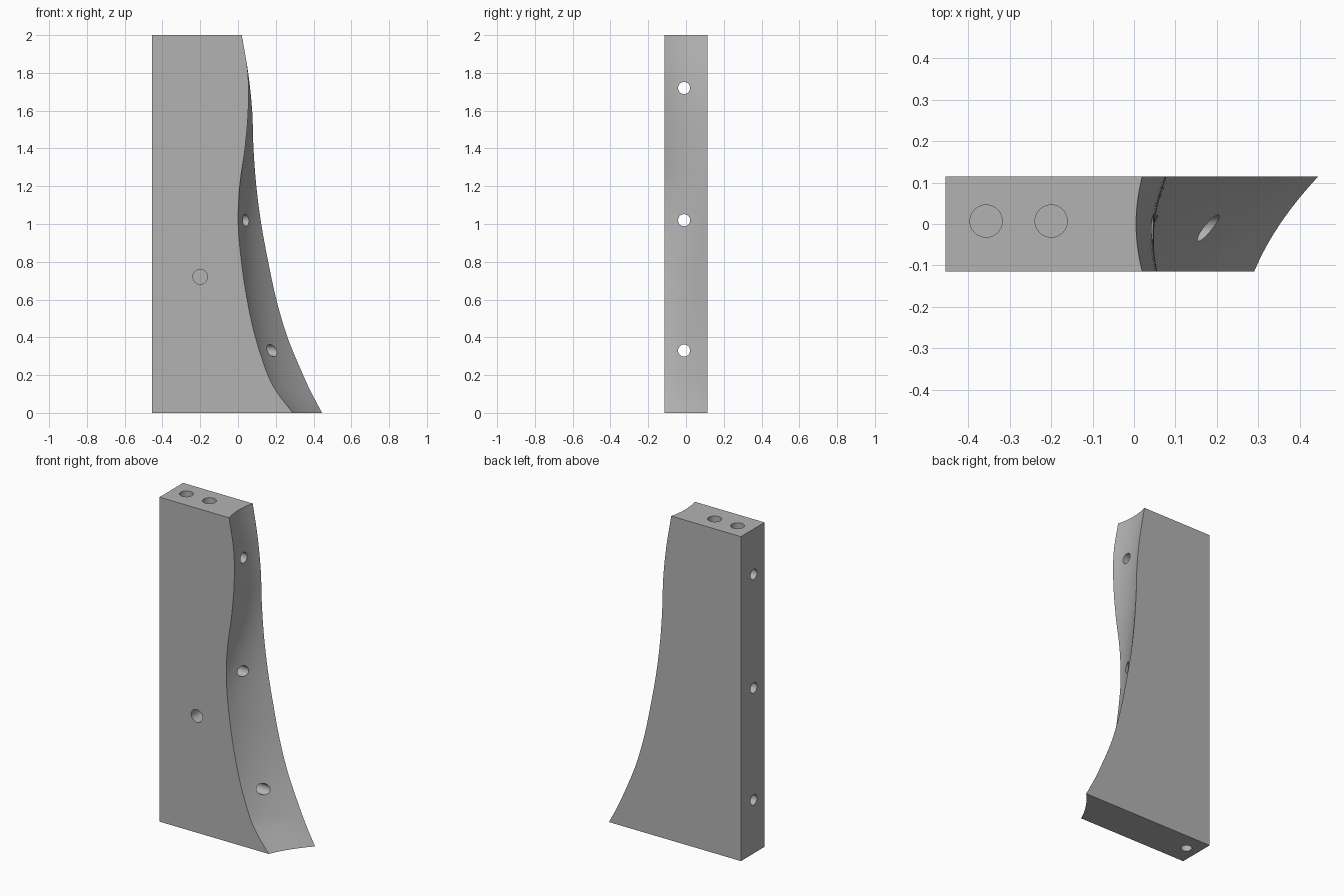
import bpy, bmesh, math
from mathutils import Vector

cube = bpy.data.objects.get("Cube")
if cube:
    bpy.data.objects.remove(cube)

LEFT, HALF, TOP = -0.455, 0.115, 2.0
HOLLOW = 0.015      # depth of the concave curve across the thickness

# height, x of front edge, x of back edge
STATIONS = [Vector(s) for s in (
    (0.0, 0.29, 0.445), (0.1, 0.213, 0.392), (0.2, 0.158, 0.345),
    (0.4, 0.092, 0.262), (0.6, 0.048, 0.203), (0.8, 0.018, 0.16),
    (1.0, 0.001, 0.123), (1.2, 0.009, 0.097), (1.4, 0.037, 0.082),
    (1.6, 0.054, 0.075), (1.8, 0.052, 0.054), (TOP, 0.02, 0.02))]

grey = bpy.data.materials.new("plain grey")
grey.use_nodes = True
grey.diffuse_color = (0.45, 0.45, 0.45, 1)
grey.node_tree.nodes["Principled BSDF"].inputs["Base Color"].default_value = grey.diffuse_color


def smooth_rows(points, steps):
    """Smooth curve through all stations."""
    ends = [2 * points[0] - points[1]] + points + [2 * points[-1] - points[-2]]
    rows = []
    for a, b, c, d in zip(ends, ends[1:], ends[2:], ends[3:]):
        for i in range(steps):
            t = i / steps
            rows.append(0.5 * (2 * b + (c - a) * t + (2 * a - 5 * b + 4 * c - d) * t * t
                               + (3 * b - a - 3 * c + d) * t ** 3))
    return rows + [points[-1]]


def make_object(name, bm):
    bmesh.ops.recalc_face_normals(bm, faces=bm.faces)
    mesh = bpy.data.meshes.new(name)
    bm.to_mesh(mesh)
    bm.free()
    mesh.materials.append(grey)
    obj = bpy.data.objects.new(name, mesh)
    bpy.context.collection.objects.link(obj)
    return obj


# Block with a hollowed, twisting edge
bm = bmesh.new()
ACROSS = 12
rings = []
for z, front, back in smooth_rows(STATIONS, 5):
    ring = [(LEFT, HALF, z), (LEFT, -HALF, z)]
    for i in range(ACROSS + 1):
        t = i / ACROSS
        x = front + (back - front) * t - HOLLOW * 4 * t * (1 - t)
        ring.append((x, HALF * (2 * t - 1), z))
    rings.append([bm.verts.new(p) for p in ring])
for low, high in zip(rings, rings[1:]):
    for i in range(len(low)):
        j = (i + 1) % len(low)
        bm.faces.new((low[i], low[j], high[j], high[i]))
bm.faces.new(rings[0])
bm.faces.new(rings[-1])
block = make_object("curved_block", bm)


def drill(name, start, end, radius):
    """Cut a round hole from start to end."""
    start, end = Vector(start), Vector(end)
    axis = end - start
    bm = bmesh.new()
    bmesh.ops.create_cone(bm, cap_ends=True, segments=32, radius1=radius,
                          radius2=radius, depth=axis.length)
    bm.transform(axis.to_track_quat("Z", "Y").to_matrix().to_4x4())
    bmesh.ops.translate(bm, verts=bm.verts, vec=(start + end) / 2)
    cutter = make_object(name, bm)
    cutter.hide_render = True
    mod = block.modifiers.new(name, "BOOLEAN")
    mod.operation, mod.solver, mod.object = "DIFFERENCE", "EXACT", cutter
    bpy.context.view_layer.objects.active = block
    bpy.ops.object.modifier_apply(modifier=name)
    bpy.data.objects.remove(cutter)


# Three cross holes, two top sockets, one front socket, one bottom socket
for i, z in enumerate((0.33, 1.02, 1.72)):
    drill(f"cross_hole_{i}", (-0.6, -0.01, z), (0.6, -0.01, z), 0.032)
for i, x in enumerate((-0.357, -0.2)):
    drill(f"top_socket_{i}", (x, 0.007, TOP + 0.1), (x, 0.007, 1.5), 0.039)
drill("front_socket", (-0.2, -0.2, 0.72), (-0.2, 0.04, 0.72), 0.039)
drill("bottom_socket", (-0.375, 0.007, -0.1), (-0.375, 0.007, 0.25), 0.032)

# Smooth curved surfaces, sharp edges
bpy.ops.object.select_all(action="DESELECT")
block.select_set(True)
bpy.context.view_layer.objects.active = block
bpy.ops.object.shade_smooth_by_angle(angle=math.radians(25))
